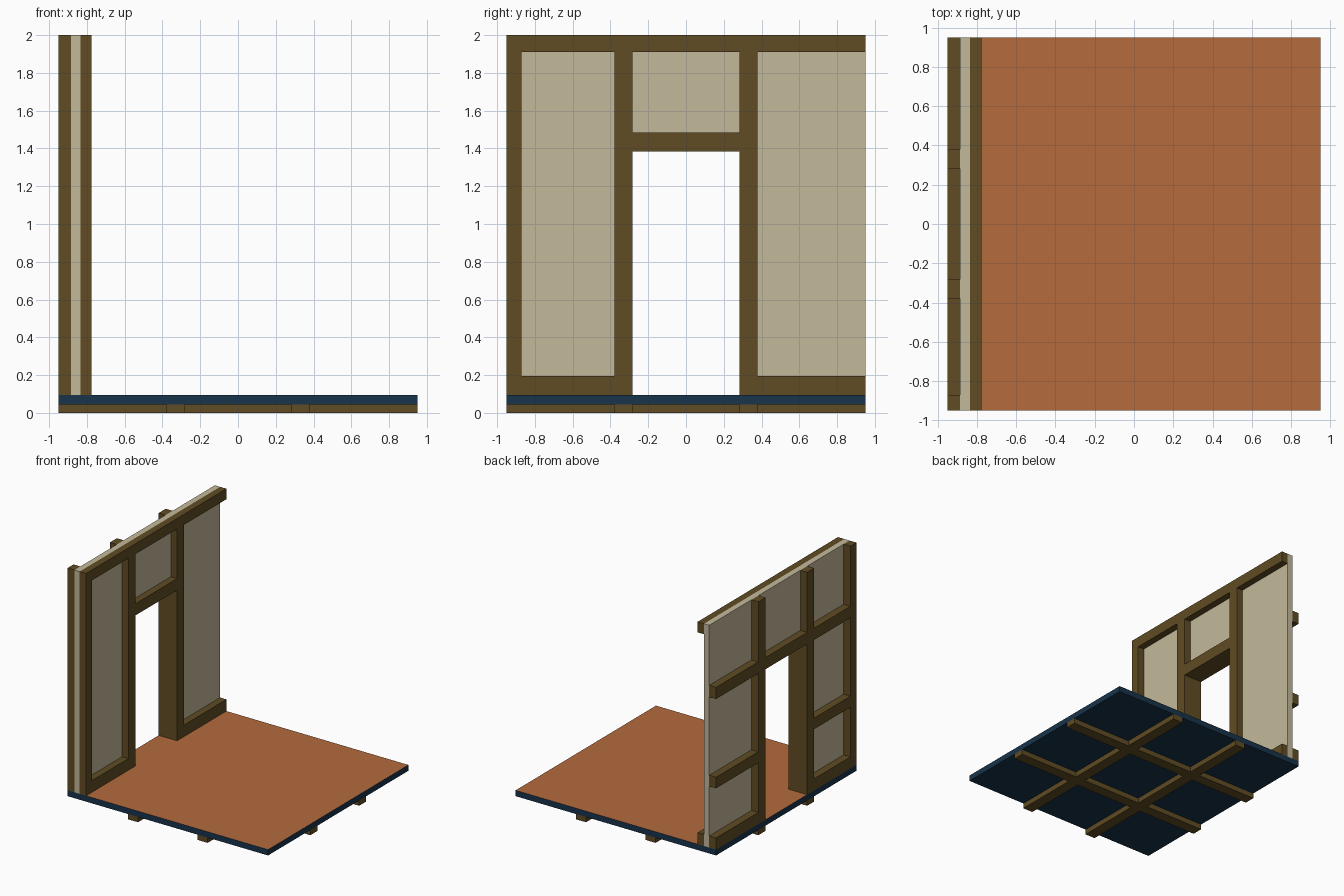
import bpy, bmesh
from mathutils import Vector

if "Cube" in bpy.data.objects:
    bpy.data.objects.remove(bpy.data.objects["Cube"])


def material(name, rgb):
    m = bpy.data.materials.new(name)
    m.diffuse_color = (*rgb, 1)
    m.use_nodes = True
    m.node_tree.nodes["Principled BSDF"].inputs["Base Color"].default_value = m.diffuse_color
    return m


WOOD = material("brown_wood", (0.115, 0.072, 0.017))
PLASTER = material("cream_plaster", (0.55, 0.485, 0.33))
FLOOR = material("orange_floor", (0.46, 0.145, 0.047))
BASE = material("navy_base", (0.009, 0.034, 0.07))


def finish(name, bm, mats):
    bmesh.ops.recalc_face_normals(bm, faces=bm.faces)
    me = bpy.data.meshes.new(name)
    bm.to_mesh(me)
    bm.free()
    for m in mats:
        me.materials.append(m)
    ob = bpy.data.objects.new(name, me)
    bpy.context.collection.objects.link(ob)
    return ob


def box(name, xs, ys, zs, mat=WOOD):
    bm = bmesh.new()
    bmesh.ops.create_cube(bm, size=1)
    for v in bm.verts:
        v.co = Vector([r[0] if c < 0 else r[1] for c, r in zip(v.co, (xs, ys, zs))])
    return finish(name, bm, [mat])


E = 0.95                       # half side of the square tile
IN, OUT = 0.283, 0.378         # inner and outer edges of posts and joists
Z0, TOP = 0.095, 2.0           # wall bottom and top
HEAD = (1.385, 1.485)          # door header height
FULL = (-E, E)
LEFT, MID, RIGHT = (-OUT, -IN), (-IN, IN), (IN, OUT)
STILE = (-E, -0.87)
BAYS = [(-0.87, -OUT), (OUT, E)]

# floor slab: navy with an orange top
slab = box("floor_slab", FULL, FULL, (0.045, Z0), BASE)
slab.data.materials.append(FLOOR)
for p in slab.data.polygons:
    if p.normal.z > 0.5:
        p.material_index = 1

# crossed joists under the floor
for y in (LEFT, RIGHT):
    box("floor_joist", FULL, y, (0, 0.045))
for x in (LEFT, RIGHT):
    for y in ((-E, -OUT), MID, (OUT, E)):
        box("cross_joist", x, y, (0, 0.045))

# wall panel with a doorway whose reveal is wood
outline = [(-E, Z0), (-E, TOP), (E, TOP), (E, Z0),
           (IN, Z0), (IN, HEAD[0]), (-IN, HEAD[0]), (-IN, Z0)]
bm = bmesh.new()
face = bm.faces.new([bm.verts.new((-0.885, y, z)) for y, z in outline])
new = bmesh.ops.extrude_face_region(bm, geom=[face])["geom"]
bmesh.ops.translate(bm, vec=(0.05, 0, 0),
                    verts=[g for g in new if isinstance(g, bmesh.types.BMVert)])
for f in bm.faces:
    c = f.calc_center_median()
    if len(f.verts) == 4 and abs(c.y) < IN + 0.01 and c.z < HEAD[0] + 0.01:
        f.material_index = 1
finish("wall_panel", bm, [PLASTER, WOOD])

# inner frame
X = (-0.835, -0.775)
RAIL = 1.91
box("inner_top_rail", X, FULL, (RAIL, TOP))
box("inner_stile", X, STILE, (Z0, RAIL))
for y in (LEFT, RIGHT):
    box("inner_door_post", X, y, (Z0, RAIL))
box("inner_door_header", X, MID, HEAD)
for y in BAYS:
    box("inner_bottom_rail", X, y, (Z0, 0.195))

# outer frame: full-height posts with rails in each bay
X = (-0.95, -0.885)
box("outer_stile", X, STILE, (Z0, TOP))
for y in (LEFT, RIGHT):
    box("outer_door_post", X, y, (Z0, TOP))
box("outer_door_header", X, MID, HEAD)
for y in BAYS:
    for z in ((Z0, 0.195), (0.62, 0.715), HEAD):
        box("outer_rail", X, y, z)
